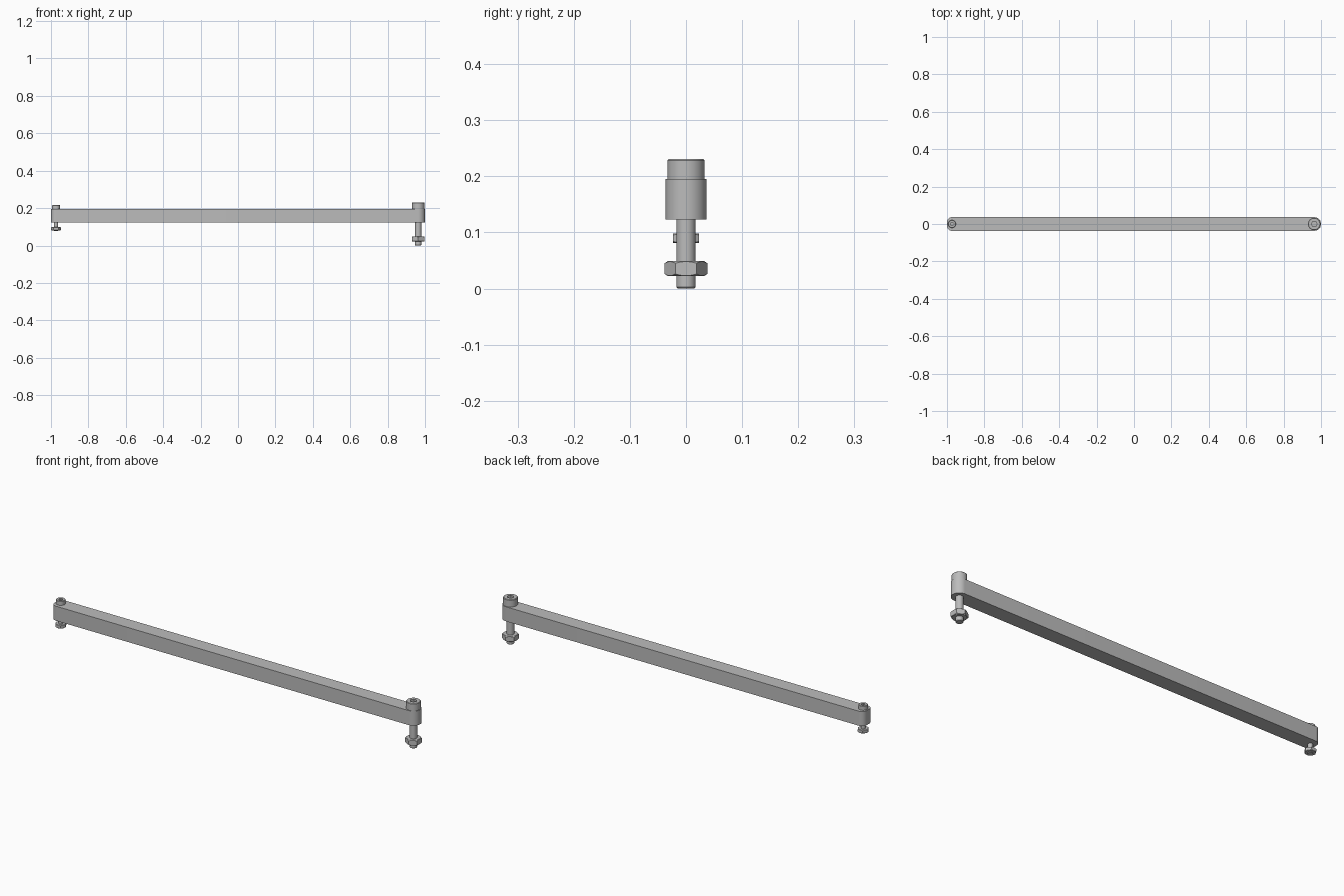
import bpy, bmesh
from math import pi, cos, sin, radians

cube = bpy.data.objects.get("Cube")
if cube:
    bpy.data.objects.remove(cube, do_unlink=True)

SEG = 48

steel = bpy.data.materials.new("grey_steel")
steel.use_nodes = True
GREY = (0.5, 0.5, 0.5, 1)
steel.diffuse_color = GREY
steel.node_tree.nodes["Principled BSDF"].inputs["Base Color"].default_value = GREY


def circle(r, z):
    """Ring function: a plain circle."""
    return lambda a: (r, z)


def hexagon(apothem, z, turn=0.0, chamfer=0.0):
    """Ring function: a hexagon, its corners pulled in z by a conical chamfer."""
    def point(a):
        r = apothem / cos((a - turn) % (pi / 3) - pi / 6)
        return r, z - chamfer * (r - apothem)
    return point


def finish(name, bm, location=(0, 0, 0)):
    bmesh.ops.recalc_face_normals(bm, faces=bm.faces)
    mesh = bpy.data.meshes.new(name)
    bm.to_mesh(mesh)
    bm.free()
    mesh.materials.append(steel)
    obj = bpy.data.objects.new(name, mesh)
    obj.location = location
    bpy.context.collection.objects.link(obj)
    bpy.ops.object.select_all(action='DESELECT')
    obj.select_set(True)
    bpy.context.view_layer.objects.active = obj
    bpy.ops.object.shade_smooth_by_angle(angle=radians(25))
    return obj


def loft(name, rings, x):
    """Skin a stack of rings and cap both ends."""
    bm = bmesh.new()
    angles = [2 * pi * i / SEG for i in range(SEG)]
    loops = []
    for ring in rings:
        loop = []
        for a in angles:
            r, z = ring(a)
            loop.append(bm.verts.new((r * cos(a), r * sin(a), z)))
        loops.append(loop)
    for low, high in zip(loops, loops[1:]):
        for i in range(SEG):
            j = (i + 1) % SEG
            bm.faces.new((low[i], low[j], high[j], high[i]))
    bm.faces.new(loops[0][::-1])
    bm.faces.new(loops[-1])
    return finish(name, bm, (x, 0, 0))


def screw(side, x, shaft, head, bottom, seat, top):
    """Socket cap screw: chamfered shaft, round head and hexagonal recess."""
    c = shaft * 0.15
    loft(side + "_screw", [
        circle(shaft - c, bottom), circle(shaft, bottom + c),
        circle(shaft, seat), circle(head, seat),
        circle(head, top - c), circle(head - c, top),
        hexagon(shaft * 0.8, top), hexagon(shaft * 0.8, top - shaft),
    ], x)


def nut(side, x, apothem, low, high, turn):
    """Hexagonal nut with its corners chamfered on both faces."""
    loft(side + "_nut", [
        circle(apothem * 0.97, low), hexagon(apothem, low + 0.001, turn, -0.6),
        hexagon(apothem, high - 0.001, turn, 0.6), circle(apothem * 0.97, high),
    ], x)


# Bar with rounded ends
HALF, LOW, HIGH = 0.0365, 0.123, 0.195


def bar_outline():
    points = []
    for quarter, (sx, sy, r) in enumerate([(1, 1, HALF), (-1, 1, 0.027),
                                           (-1, -1, 0.027), (1, -1, HALF)]):
        for i in range(13):
            a = (quarter + i / 12) * pi / 2
            p = (sx * (1 - r) + r * cos(a), sy * (HALF - r) + r * sin(a))
            points.append(p)
    return points


bm = bmesh.new()
base = bm.faces.new([bm.verts.new((x, y, LOW)) for x, y in bar_outline()])
up = bmesh.ops.extrude_face_region(bm, geom=[base], use_keep_orig=True)["geom"]
bmesh.ops.translate(bm, vec=(0, 0, HIGH - LOW),
                    verts=[v for v in up if isinstance(v, bmesh.types.BMVert)])
bmesh.ops.remove_doubles(bm, verts=bm.verts, dist=0.00001)
finish("bar", bm)

# Large screw and nut on the left end
screw("left", 0.9635, 0.017, 0.033, 0.0, HIGH, 0.231)
nut("left", 0.9635, 0.033, 0.022, 0.049, pi / 6)

# Small screw and nut on the right end
screw("right", -0.973, 0.011, 0.021, 0.078, HIGH, 0.216)
nut("right", -0.973, 0.0235, 0.081, 0.098, 0.0)
